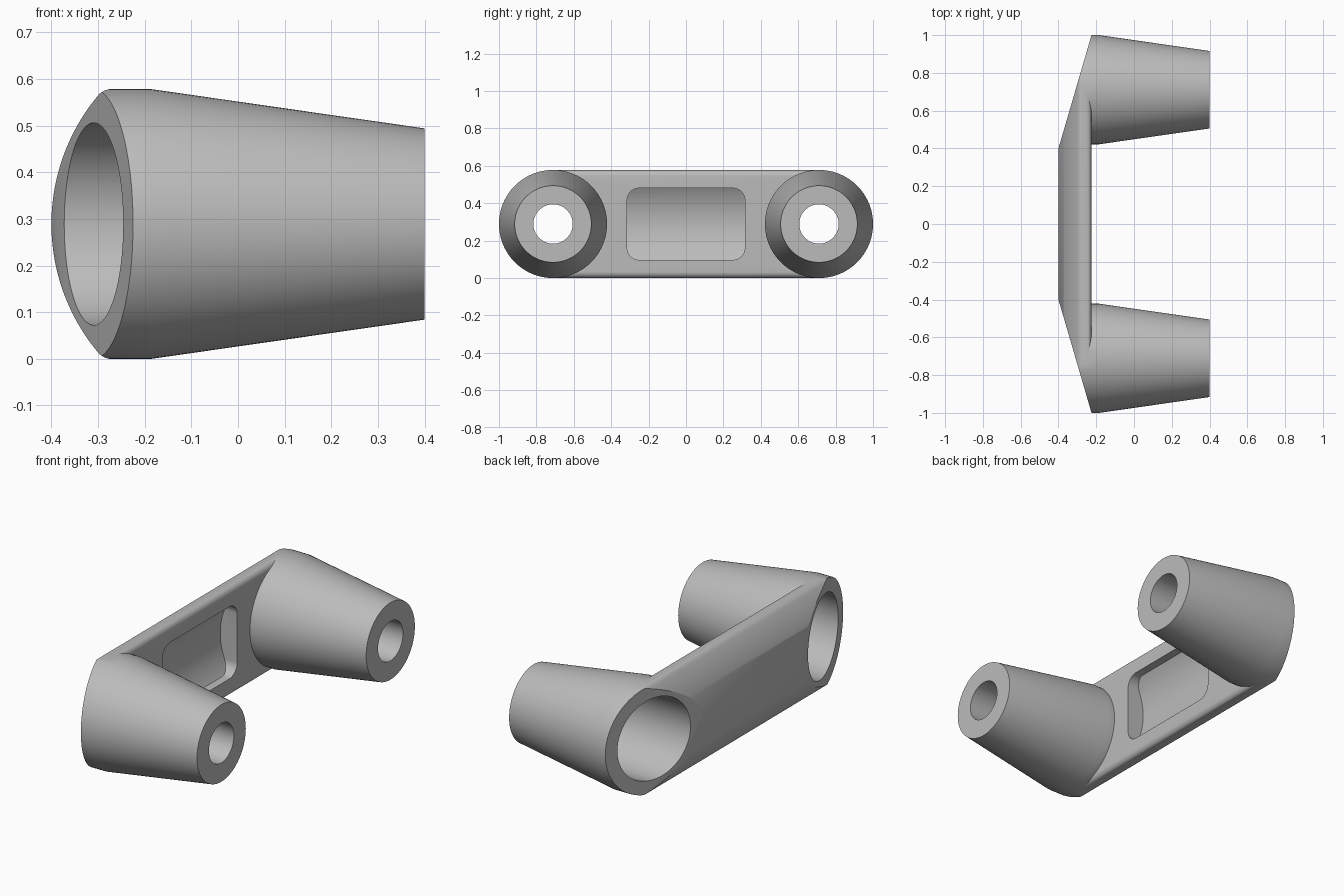
import bpy, bmesh, math
from math import sin, cos, pi, sqrt
from mathutils import Vector

cube = bpy.data.objects.get("Cube")
if cube:
    bpy.data.objects.remove(cube, do_unlink=True)

H = 0.289            # half height, also the boss radius
BOSS_Y = 0.711       # distance of each boss from the middle
R = 0.43             # radius of the curved back
CX = R - 0.4         # centre of the back curve

grey = bpy.data.materials.new("satin grey")
grey.use_nodes = True
grey.diffuse_color = (0.5, 0.5, 0.5, 1)
grey.node_tree.nodes["Principled BSDF"].inputs["Base Color"].default_value = (0.5, 0.5, 0.5, 1)


def make_object(name, bm):
    bmesh.ops.recalc_face_normals(bm, faces=bm.faces)
    mesh = bpy.data.meshes.new(name)
    bm.to_mesh(mesh)
    bm.free()
    mesh.materials.append(grey)
    obj = bpy.data.objects.new(name, mesh)
    bpy.context.scene.collection.objects.link(obj)
    return obj


def extrude(name, points, direction):
    bm = bmesh.new()
    face = bm.faces.new([bm.verts.new(p) for p in points])
    side = bmesh.ops.extrude_face_region(bm, geom=[face])["geom"]
    moved = [v for v in side if isinstance(v, bmesh.types.BMVert)]
    bmesh.ops.translate(bm, verts=moved, vec=Vector(direction))
    return make_object(name, bm)


def turned(name, profile, y, steps=96):
    """Solid turned about an axis along x from (x, radius) pairs."""
    bm = bmesh.new()
    rings = [[bm.verts.new((x, y + r * sin(2 * pi * i / steps), H + r * cos(2 * pi * i / steps)))
              for i in range(steps)] for x, r in profile]
    for a, b in zip(rings, rings[1:]):
        for i in range(steps):
            j = (i + 1) % steps
            bm.faces.new((a[i], a[j], b[j], b[i]))
    bm.faces.new(rings[0])
    bm.faces.new(rings[-1])
    return make_object(name, bm)


def arc(cx, cz, r, start, end, steps):
    return [(cx + r * cos(start + (end - start) * i / steps),
             cz + r * sin(start + (end - start) * i / steps)) for i in range(steps + 1)]


def combine(target, tool, operation):
    mod = target.modifiers.new(operation, "BOOLEAN")
    mod.operation, mod.solver, mod.object = operation, "EXACT", tool
    bpy.context.view_layer.objects.active = target
    bpy.ops.object.modifier_apply(modifier=mod.name)
    bpy.data.objects.remove(tool, do_unlink=True)


# Cross bar with rounded front edges
f, top = 0.03, H - 0.0005
half = arc(-0.225 - f, top - f, f, 0, pi / 2, 8) + [(-0.5, top)]
outline = half + [(x, -z) for x, z in reversed(half)]
body = extrude("bracket_body", [(x, -BOSS_Y, H + z) for x, z in outline], (0, 2 * BOSS_Y, 0))

# Tapered bosses
for s in (-1, 1):
    boss = turned("boss", [(-0.45, H), (-0.185, H), (0.4, 0.205)], s * BOSS_Y)
    combine(body, boss, "UNION")

# Curved back with softened top and bottom edges
f, top = 0.04, H + 0.0005
fx = CX - sqrt((R - f) ** 2 - (top - f) ** 2)
a = math.atan2(top - f, fx - CX)
half = [(0.6, top)] + arc(fx, top - f, f, pi / 2, a, 8) + arc(CX, 0, R, a, pi, 24)[1:]
outline = half + [(x, -z) for x, z in reversed(half[:-1])]
combine(body, extrude("back_limit", [(x, -1.2, H + z) for x, z in outline], (0, 2.4, 0)), "INTERSECT")

# Slanted ends of the back
slope = 0.175 / 0.6
plan = [(0.7, -1.3), (0.7, 1.3), (-0.4 + 0.9 * slope, 1.3), (-0.4 - 0.02 * slope, 0.38),
        (-0.4 - 0.02 * slope, -0.38), (-0.4 + 0.9 * slope, -1.3)]
combine(body, extrude("end_limit", [(x, y, -0.2) for x, y in plan], (0, 0, 1)), "INTERSECT")

# Wide bores from the back, narrow holes through the tips
for s in (-1, 1):
    bore = turned("bore", [(-0.6, 0.217), (0.1, 0.217), (0.1, 0.105), (0.6, 0.105)], s * BOSS_Y)
    combine(body, bore, "DIFFERENCE")

# Rounded pocket whose floor follows the back curve
w, h, r = 0.315, 0.192, 0.065
outline = []
for k, (sy, sz) in enumerate([(1, 1), (-1, 1), (-1, -1), (1, -1)]):
    outline += arc(sy * (w - r), H + sz * (h - r), r, k * pi / 2, (k + 1) * pi / 2, 10)
pocket = extrude("pocket", [(-0.5, y, z) for y, z in outline], (0.4, 0, 0))
floor = arc(CX, H, R - 0.075, pi * 0.75, pi * 1.25, 40) + [(0.2, 0), (0.2, 2 * H)]
combine(pocket, extrude("pocket_floor", [(x, -0.5, z) for x, z in floor], (0, 1, 0)), "INTERSECT")
combine(body, pocket, "DIFFERENCE")

# Smooth shading with sharp machined edges
bpy.ops.object.select_all(action="DESELECT")
body.select_set(True)
bpy.context.view_layer.objects.active = body
bpy.ops.object.shade_smooth_by_angle(angle=math.radians(25))
